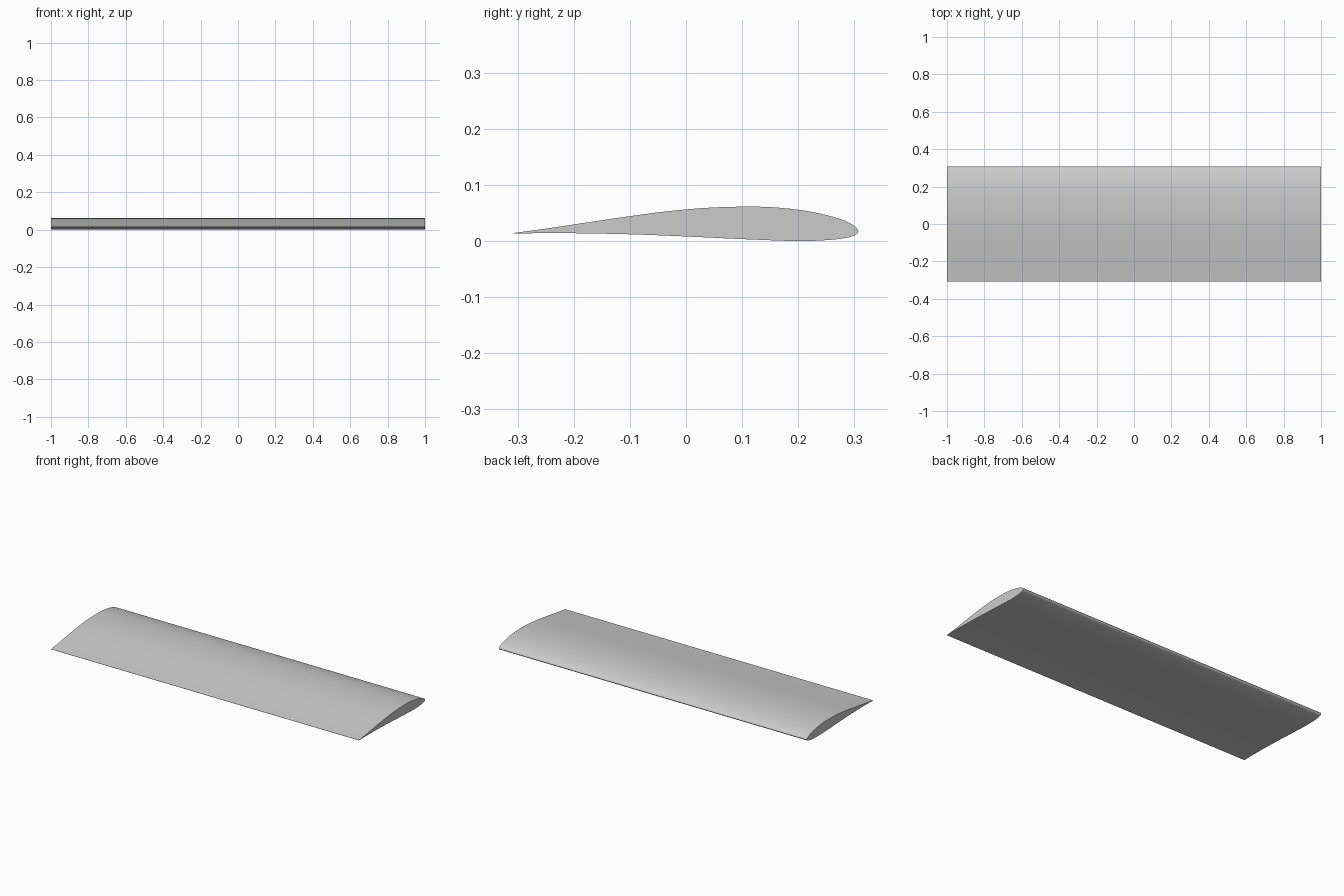
import bpy, bmesh
from mathutils import Vector

if "Cube" in bpy.data.objects:
    bpy.data.objects.remove(bpy.data.objects["Cube"])

# Aerofoil section (y, z): trailing edge, over the top, round the nose, back underneath
SECTION = [(-0.307, 0.0145), (-0.25, 0.0222), (-0.2, 0.0297), (-0.15, 0.0372),
           (-0.1, 0.0444), (-0.05, 0.0512), (0.0, 0.0565), (0.05, 0.0600),
           (0.11, 0.0615), (0.16, 0.0600), (0.21, 0.0545), (0.25, 0.0465),
           (0.28, 0.0375), (0.298, 0.0285), (0.307, 0.0185), (0.302, 0.0110),
           (0.287, 0.0062), (0.26, 0.0025), (0.22, 0.0003), (0.18, 0.0005),
           (0.14, 0.0020), (0.08, 0.0045), (0.0, 0.0083), (-0.08, 0.0115),
           (-0.16, 0.0135), (-0.24, 0.0143), (-0.307, 0.0135)]
STEPS = 4
HALF_SPAN = 1.0


def smooth_path(points, steps):
    """Catmull-Rom curve through an open list of points."""
    p = [Vector(q) for q in points]
    p = [2 * p[0] - p[1]] + p + [2 * p[-1] - p[-2]]
    out = []
    for a, b, c, d in zip(p, p[1:], p[2:], p[3:]):
        for i in range(steps):
            t = i / steps
            out.append(0.5 * (2 * b + (c - a) * t + (2 * a - 5 * b + 4 * c - d) * t * t
                              + (3 * b - a - 3 * c + d) * t ** 3))
    return out + [p[-2]]


# Wing panel: section extruded along the span, with flat end caps
bm = bmesh.new()
section = smooth_path(SECTION, STEPS)
tip = bm.faces.new([bm.verts.new((-HALF_SPAN, q.x, max(q.y, 0.0))) for q in section])
ext = bmesh.ops.extrude_face_region(bm, geom=[tip], use_keep_orig=True)
moved = [g for g in ext["geom"] if isinstance(g, bmesh.types.BMVert)]
bmesh.ops.translate(bm, verts=moved, vec=(2 * HALF_SPAN, 0, 0))
bmesh.ops.recalc_face_normals(bm, faces=bm.faces)

mesh = bpy.data.meshes.new("wing_panel")
bm.to_mesh(mesh)
bm.free()
wing = bpy.data.objects.new("wing_panel", mesh)
bpy.context.collection.objects.link(wing)

# Smooth skin, sharp ends and trailing edge
bpy.context.view_layer.objects.active = wing
wing.select_set(True)
bpy.ops.object.shade_smooth_by_angle(angle=0.6)
